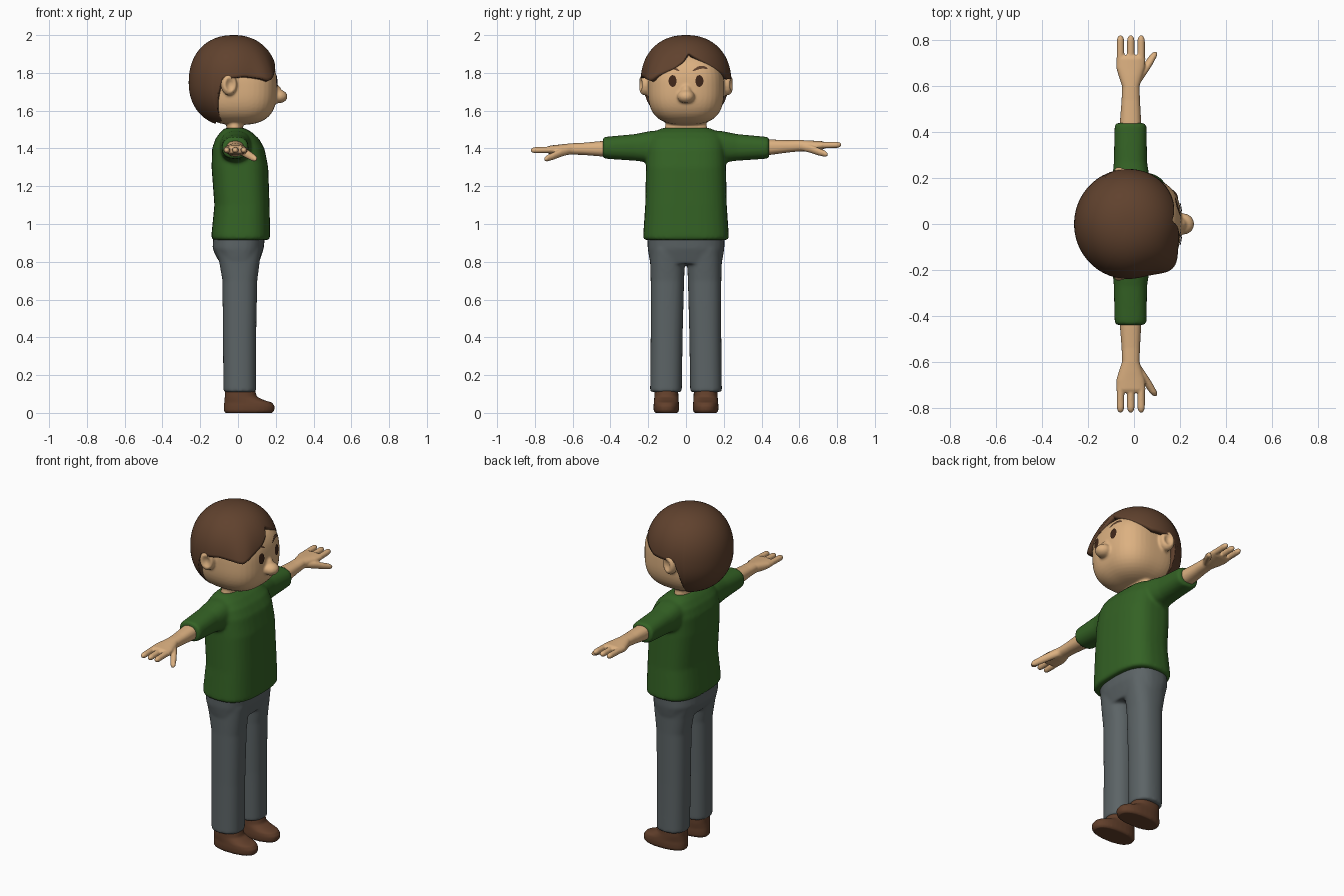
import bpy, bmesh, math
from mathutils import Matrix, Vector

if "Cube" in bpy.data.objects:
    bpy.data.objects.remove(bpy.data.objects["Cube"], do_unlink=True)


def material(name, rgb):
    m = bpy.data.materials.new(name)
    m.use_nodes = True
    m.diffuse_color = (*rgb, 1)
    m.node_tree.nodes["Principled BSDF"].inputs["Base Color"].default_value = (*rgb, 1)
    return m


SKIN = material("skin", (.72, .44, .22))
GREEN = material("green cloth", (.034, .122, .018))
GREY = material("grey cloth", (.107, .127, .133))
HAIR = material("brown hair", (.117, .054, .027))
LEATHER = material("brown leather", (.122, .05, .024))
DARK = material("dark brown", (.05, .02, .01))


def spow(v, e):
    return math.copysign(abs(v) ** e, v)


def loft(bm, sections, axis="z", n=2.4, segs=32):
    """Closed skin through sections (t, x0, x1, b0, b1) along z (b = y) or y (b = z)."""
    rings = []
    for t, x0, x1, b0, b1 in sections:
        ring = []
        for i in range(segs):
            a = 2 * math.pi * i / segs
            x = (x0 + x1) / 2 + (x1 - x0) / 2 * spow(math.cos(a), 2 / n)
            b = (b0 + b1) / 2 + (b1 - b0) / 2 * spow(math.sin(a), 2 / n)
            ring.append(bm.verts.new((x, b, t) if axis == "z" else (x, t, b)))
        rings.append(ring)
    for r, q in zip(rings, rings[1:]):
        for i in range(segs):
            j = (i + 1) % segs
            bm.faces.new((r[i], r[j], q[j], q[i]))
    bm.faces.new(rings[0][::-1])
    bm.faces.new(rings[-1])


def ball(bm, centre, radii, n=2.0):
    """Rounded (super)ellipsoid; returns its vertices."""
    vs = bmesh.ops.create_uvsphere(bm, u_segments=48, v_segments=32, radius=1)["verts"]
    for v in vs:
        k = sum(abs(c) ** n for c in v.co) ** (-1 / n)
        v.co = Vector(centre) + Vector([c * k * r for c, r in zip(v.co, radii)])
    return vs


def finish(bm, name, mat, voxel=0, smooth=4):
    if voxel:
        bmesh.ops.recalc_face_normals(bm, faces=bm.faces)
    for f in bm.faces:
        f.smooth = True
    me = bpy.data.meshes.new(name)
    bm.to_mesh(me)
    bm.free()
    me.materials.append(mat)
    ob = bpy.data.objects.new(name, me)
    bpy.context.collection.objects.link(ob)
    if voxel:
        r = ob.modifiers.new("blend", "REMESH")
        r.mode, r.voxel_size, r.use_smooth_shade = "VOXEL", voxel, True
        s = ob.modifiers.new("soften", "SMOOTH")
        s.factor, s.iterations = .5, smooth
    return ob


# Shirt: torso with two sleeves
bm = bmesh.new()
torso = [(.915, -.13, .16, .215), (.925, -.14, .17, .227), (.95, -.14, .17, .226),
         (1.1, -.125, .167, .216), (1.3, -.14, .16, .212), (1.4, -.137, .14, .208),
         (1.45, -.12, .112, .2), (1.485, -.095, .075, .175), (1.508, -.07, .035, .125)]
loft(bm, [(z, a, b, -w, w) for z, a, b, w in torso], n=2.8)
for s in (1, -1):
    loft(bm, [(s * y, *r) for y, *r in (
        (.08, -.1, .08, 1.31, 1.5), (.19, -.095, .07, 1.325, 1.492),
        (.27, -.088, .057, 1.335, 1.476), (.42, -.085, .055, 1.345, 1.462),
        (.44, -.082, .052, 1.348, 1.459))], "y")
finish(bm, "shirt", GREEN, .009, 6)

# Trousers: hips with two legs
bm = bmesh.new()
loft(bm, [(z, a, b, -w, w) for z, a, b, w in (
    (.79, -.09, .11, .188), (.82, -.112, .12, .195), (.87, -.135, .136, .203),
    (.95, -.13, .145, .205))], n=2.6)
for s in (1, -1):
    loft(bm, [(z, a, b, *sorted((s * c, s * d))) for z, a, b, c, d in (
        (.11, -.077, .096, .022, .19), (.4, -.08, .096, .018, .187),
        (.7, -.082, .102, .01, .187), (.8, -.1, .115, .006, .19),
        (.87, -.12, .125, .004, .19))])
finish(bm, "trousers", GREY, .009, 6)

# Shoes
for s, side in ((1, "left"), (-1, "right")):
    bm = bmesh.new()
    loft(bm, [(z, a, b, s * .104 - w, s * .104 + w) for z, a, b, w in (
        (0, -.068, .182, .06), (.012, -.075, .192, .067), (.035, -.075, .194, .068),
        (.055, -.073, .18, .066), (.067, -.072, .14, .065), (.085, -.07, .1, .064),
        (.13, -.07, .088, .062))])
    finish(bm, side + "_shoe", LEATHER, .006, 3)

# Arms with palm, three fingers and thumb
for s, side in ((1, "left"), (-1, "right")):
    bm = bmesh.new()
    loft(bm, [(.36, -.064, .034, 1.36, 1.447), (.45, -.061, .031, 1.362, 1.443),
              (.54, -.054, .026, 1.372, 1.437), (.6, -.052, .024, 1.376, 1.436),
              (.645, -.067, .037, 1.375, 1.433), (.68, -.077, .047, 1.378, 1.43),
              (.72, -.077, .05, 1.382, 1.427), (.735, -.07, .045, 1.388, 1.42)], "y")
    for cx in (-.059, -.014, .031):
        loft(bm, [(y, cx - r, cx + r, 1.405 - r, 1.405 + r) for y, r in (
            (.69, .017), (.8, .0165), (.813, .013), (.822, .006))], "y", 2, 16)
    loft(bm, [(y, cx - r, cx + r, cz - r, cz + r) for y, cx, cz, r in (
        (.61, .005, 1.4, .02), (.66, .037, 1.388, .022), (.7, .064, 1.372, .02),
        (.735, .085, 1.36, .017), (.75, .092, 1.355, .008))], "y", 2, 16)
    for v in bm.verts:
        v.co.z += s * .028 * max(0, v.co.y - .3)
        v.co.y *= s
    finish(bm, side + "_arm", SKIN, .0045, 3)

# Head: skull, neck, nose and dished ears
C, R, N = (0, 0, 1.72), (.206, .202, .195), 2.8
bm = bmesh.new()
ball(bm, C, R, N)
loft(bm, [(1.45, -.07, .035, -.12, .12), (1.51, -.062, .027, -.112, .112),
          (1.58, -.055, .02, -.1, .1)])
ball(bm, (.215, 0, 1.675), (.047, .046, .036))
ball(bm, (.19, 0, 1.7), (.04, .032, .042))
for s in (1, -1):
    ear = ball(bm, (0, 0, 0), (.043, .036, .058))
    for v in ear:
        d = math.hypot(v.co.x / .043, v.co.z / .058)
        if v.co.y * s > 0 and d < .65:
            v.co.y -= s * .024 * (1 - (d / .65) ** 2)
    tilt = Matrix.Translation((-.048, s * .217, 1.738)) @ Matrix.Rotation(s * -.25, 4, "Z")
    bmesh.ops.transform(bm, matrix=tilt, verts=ear)
finish(bm, "head", SKIN, .007, 4)


def face_point(y, z, lift=.005):
    """Point just in front of the face surface."""
    k = 1 - abs(y / R[1]) ** N - abs((z - C[2]) / R[2]) ** N
    return (R[0] * max(k, 0) ** (1 / N) + lift, y, z)


# Eyes and arched brows, thin plates that follow the face
for s, side in ((1, "left"), (-1, "right")):
    bm = bmesh.new()
    mid = bm.verts.new(face_point(s * .071, 1.757))
    rim = [bm.verts.new(face_point(s * .071 + .021 * math.cos(a), 1.757 + .031 * math.sin(a)))
           for a in [2 * math.pi * i / 28 for i in range(28)]]
    for i, v in enumerate(rim):
        bm.faces.new((mid, v, rim[(i + 1) % 28]))
    finish(bm, side + "_eye", DARK)

    bm = bmesh.new()
    rows = []
    for i in range(13):
        u = i / 12
        y, z = s * (.035 + .08 * u), 1.81 + .02 * math.sin(math.pi * u * .8)
        h = .001 + .007 * math.sin(math.pi * u) ** .5 if 0 < u < 1 else .001
        rows.append([bm.verts.new(face_point(y, z + k * h)) for k in (-s, s)])
    for p, q in zip(rows, rows[1:]):
        bm.faces.new((p[0], q[0], q[1], p[1]))
    finish(bm, side + "_brow", HAIR)

# Hair: domed shell whose lower edge height depends on the direction
EDGE = [(-180, 1.53), (-118, 1.545), (-111, 1.68), (-105, 1.765), (-75, 1.78), (-55, 1.77),
        (-44, 1.76), (-33, 1.79), (-15, 1.825), (-4, 1.86), (4, 1.91), (14, 1.885),
        (30, 1.85), (48, 1.81), (70, 1.77), (105, 1.765), (111, 1.68), (118, 1.545),
        (180, 1.53)]


def edge_height(deg):
    for (a, h), (b, k) in zip(EDGE, EDGE[1:]):
        if a <= deg <= b:
            return h + (k - h) * (deg - a) / (b - a)


bm = bmesh.new()
COLS, ROWS, E = 144, 28, 2.2
top = bm.verts.new((-.025, 0, 2))
cols = []
for i in range(COLS):
    deg = -180 + 360 * i / COLS
    az = math.radians(deg)
    dz = edge_height(deg) - 1.75
    end = math.asin(spow(dz / (.25 if dz > 0 else .235), E / 2))
    col = []
    for j in range(1, ROWS + 1):
        t = math.pi / 2 + (end - math.pi / 2) * j / ROWS
        z = spow(math.sin(t), 2 / E)
        r = math.cos(t) ** (2 / E)
        # swept lock standing out at the right front corner
        r *= 1 + .15 * math.exp(-((deg + 44) / 16) ** 2) * (j / ROWS) ** 3
        col.append(bm.verts.new((-.025 + .236 * r * math.cos(az), .24 * r * math.sin(az),
                                 1.75 + z * (.25 if z > 0 else .235))))
    cols.append(col)
for i, a in enumerate(cols):
    b = cols[(i + 1) % COLS]
    bm.faces.new((top, a[0], b[0]))
    for j in range(ROWS - 1):
        bm.faces.new((a[j], a[j + 1], b[j + 1], b[j]))
hair = finish(bm, "hair", HAIR)
shell = hair.modifiers.new("thickness", "SOLIDIFY")
shell.thickness, shell.offset = .03, -1
bpy.context.view_layer.objects.active = hair
hair.select_set(True)
bpy.ops.object.shade_smooth_by_angle(angle=math.radians(50))
